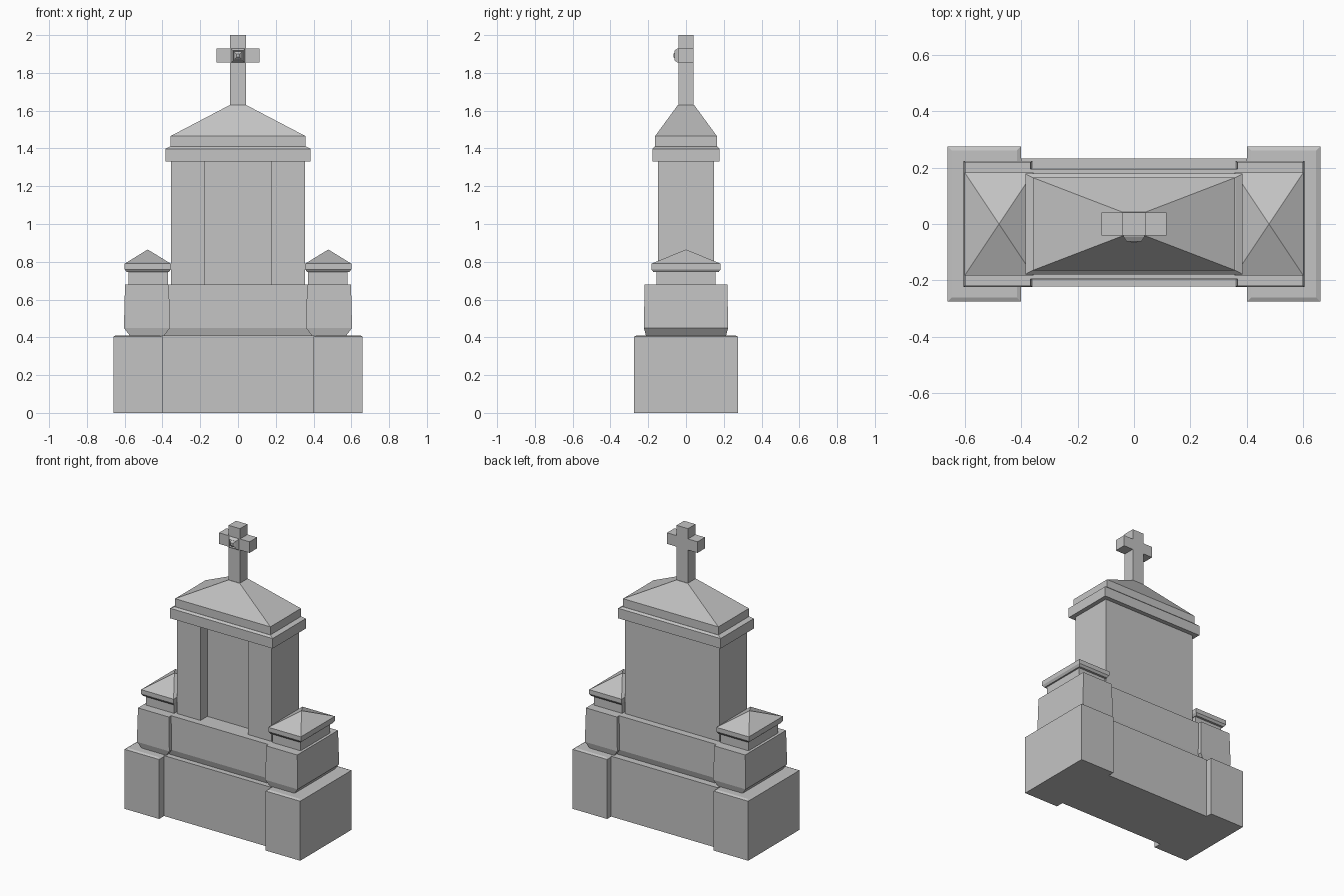
import bpy
import bmesh

cube = bpy.data.objects.get("Cube")
if cube:
    bpy.data.objects.remove(cube, do_unlink=True)

stone = bpy.data.materials.new("grey_stone")
stone.use_nodes = True
GREY = (0.55, 0.55, 0.55, 1)
stone.diffuse_color = GREY
stone.node_tree.nodes["Principled BSDF"].inputs["Base Color"].default_value = GREY


def loft(name, rings):
    """Join matching rings of points in order and close both ends."""
    bm = bmesh.new()
    loops = [[bm.verts.new(p) for p in ring] for ring in rings]
    n = len(loops[0])
    for a, b in zip(loops, loops[1:]):
        for i in range(n):
            j = (i + 1) % n
            bm.faces.new((a[i], a[j], b[j], b[i]))
    bm.faces.new(loops[0][::-1])
    bm.faces.new(loops[-1])
    bmesh.ops.remove_doubles(bm, verts=bm.verts, dist=0.0001)
    bmesh.ops.recalc_face_normals(bm, faces=bm.faces)
    mesh = bpy.data.meshes.new(name)
    bm.to_mesh(mesh)
    bm.free()
    mesh.materials.append(stone)
    obj = bpy.data.objects.new(name, mesh)
    bpy.context.collection.objects.link(obj)
    return obj


def stack(name, levels, cx=0, cy=0):
    """Solid from rectangular levels: (half width, half depth, height)."""
    return loft(name, [[(cx + sx * w, cy + sy * d, z)
                        for sx, sy in ((-1, -1), (1, -1), (1, 1), (-1, 1))]
                       for w, d, z in levels])


# Plinth between the end blocks, and the course above it
stack("base_centre", [(0.40, 0.227, 0), (0.40, 0.227, 0.41)], cy=0.005)
stack("middle_course", [(0.40, 0.185, 0.41), (0.40, 0.197, 0.45), (0.37, 0.195, 0.68)])

# End piers: base block, tapered block, neck and pyramid cap
for side, s in (("left", 1), ("right", -1)):
    stack(side + "_base_block", [(0.13, 0.275, 0), (0.13, 0.275, 0.404),
                                 (0.115, 0.26, 0.411)], s * 0.53)
    stack(side + "_pier", [(0.09, 0.212, 0.408), (0.122, 0.223, 0.45),
                           (0.116, 0.219, 0.68)], s * 0.482)
    stack(side + "_pier_neck", [(0.105, 0.157, 0.68), (0.105, 0.157, 0.75)], s * 0.475)
    stack(side + "_pier_cap", [(0.112, 0.172, 0.745), (0.122, 0.183, 0.76),
                               (0.122, 0.183, 0.79), (0, 0, 0.865)], s * 0.478)

# Main shaft with a recessed front panel
W, D, P, R = 0.355, 0.148, 0.178, 0.075
plan = [(-W, -D), (-P, -D), (-P, -R), (P, -R), (P, -D), (W, -D), (W, D), (-W, D)]
loft("shaft", [[(x, y, z) for x, y in plan] for z in (0.68, 1.34)])

# Cornice and hipped roof
stack("cornice", [(0.385, 0.178, 1.33), (0.385, 0.178, 1.398), (0.36, 0.165, 1.41)])
stack("roof", [(0.358, 0.164, 1.405), (0.358, 0.164, 1.465), (0.043, 0.043, 1.63)])

# Cross: one outline pushed through its depth
A, B, LOW, HIGH = 0.043, 0.115, 1.855, 1.93
half = [(A, 1.62), (A, LOW), (B, LOW), (B, HIGH), (A, HIGH), (A, 2.0)]
outline = half + [(-x, z) for x, z in reversed(half)]
loft("cross", [[(x, y, z) for x, z in outline] for y in (-0.04, 0.04)])

# Small boss on the front of the cross, with a sunken stud
boss = [(0.037, -0.038), (0.037, -0.045), (0.026, -0.062),
        (0.021, -0.055), (0.009, -0.067)]
loft("cross_boss", [[(sx * r, y, 1.892 + sz * r)
                     for sx, sz in ((-1, -1), (1, -1), (1, 1), (-1, 1))]
                    for r, y in boss])
